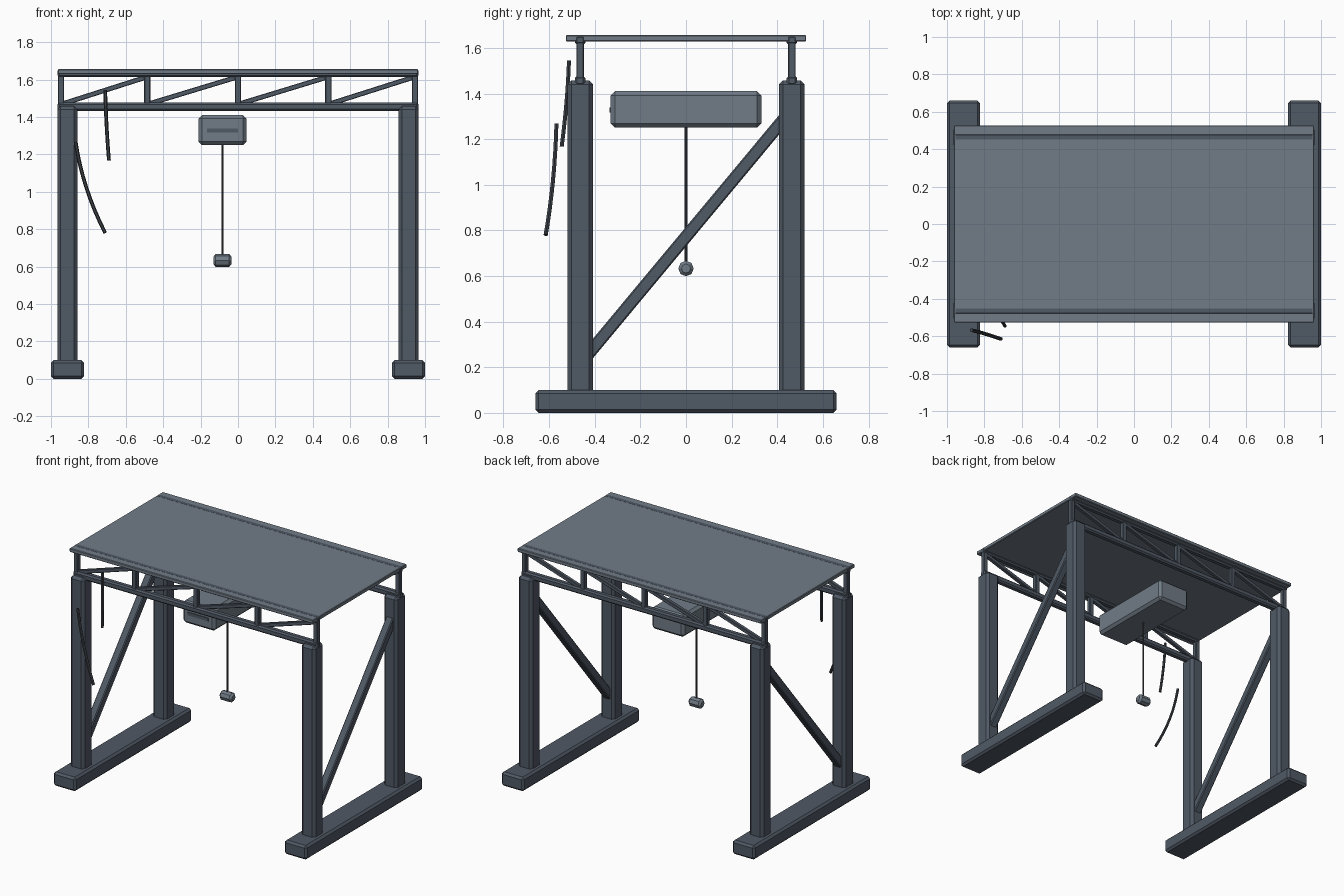
import bpy, bmesh, math
from mathutils import Vector

if "Cube" in bpy.data.objects:
    bpy.data.objects.remove(bpy.data.objects["Cube"])


def material(name, rgb):
    m = bpy.data.materials.new(name)
    m.diffuse_color = (*rgb, 1)
    m.use_nodes = True
    m.node_tree.nodes["Principled BSDF"].inputs["Base Color"].default_value = m.diffuse_color
    return m


STEEL = material("dark steel", (0.080, 0.100, 0.130))
PANEL = material("light grey paint", (0.165, 0.202, 0.242))
CABLE = material("cable charcoal", (0.045, 0.052, 0.062))


def finish(name, bm, mat, bevel=0.0):
    if bevel:
        bmesh.ops.bevel(bm, geom=bm.edges[:], offset=bevel, segments=1,
                        affect='EDGES', clamp_overlap=True)
    bmesh.ops.recalc_face_normals(bm, faces=bm.faces[:])
    mesh = bpy.data.meshes.new(name)
    bm.to_mesh(mesh)
    bm.free()
    mesh.materials.append(mat)
    ob = bpy.data.objects.new(name, mesh)
    bpy.context.collection.objects.link(ob)
    return ob


def box(name, lo, hi, mat, bevel=0.0):
    lo, hi = Vector(lo), Vector(hi)
    bm = bmesh.new()
    bmesh.ops.create_cube(bm, size=1)
    for v in bm.verts:
        v.co = (lo + hi) / 2 + v.co * (hi - lo)
    return finish(name, bm, mat, bevel)


def beam(name, a, b, size, mat, bevel=0.0):
    """Square bar running from point a to point b."""
    a, b = Vector(a), Vector(b)
    bm = bmesh.new()
    bmesh.ops.create_cube(bm, size=1)
    bmesh.ops.scale(bm, vec=(size, size, (b - a).length), verts=bm.verts)
    # keep one pair of sides square to the truss or frame plane
    z = (b - a).normalized()
    x = Vector((0, 1, 0)) if abs(z.y) < 1e-4 else Vector((1, 0, 0))
    y = z.cross(x)
    for v in bm.verts:
        c = v.co.copy()
        v.co = (a + b) / 2 + x * c.x + y * c.y + z * c.z
    return finish(name, bm, mat, bevel)


def cylinder(name, a, b, r, sides, mat, bevel=0.0):
    a, b = Vector(a), Vector(b)
    bm = bmesh.new()
    bmesh.ops.create_cone(bm, cap_ends=True, segments=sides, radius1=r,
                          radius2=r, depth=(b - a).length)
    if bevel:
        rims = [e for e in bm.edges if abs(e.verts[0].co.z - e.verts[1].co.z) < 1e-5]
        bmesh.ops.bevel(bm, geom=rims, offset=bevel, segments=1, affect='EDGES')
    q = (b - a).to_track_quat('Z', 'Y')
    for v in bm.verts:
        v.co = (a + b) / 2 + q @ v.co
    return finish(name, bm, mat)


def hanging_cable(name, a, mid, b, r, mat, steps=8, sides=6):
    """Tube along a bowed path through three points."""
    a, mid, b = Vector(a), Vector(mid), Vector(b)
    ctrl = 2 * mid - (a + b) / 2
    bm = bmesh.new()
    rings = []
    for i in range(steps + 1):
        t = i / steps
        p = a * (1 - t) ** 2 + ctrl * 2 * t * (1 - t) + b * t * t
        d = ((ctrl - a) * (1 - t) + (b - ctrl) * t).normalized()
        u = d.cross(Vector((0, 1, 0))).normalized()
        w = d.cross(u)
        rings.append([bm.verts.new(p + r * (u * math.cos(k * math.tau / sides)
                                            + w * math.sin(k * math.tau / sides)))
                      for k in range(sides)])
    for r0, r1 in zip(rings, rings[1:]):
        for k in range(sides):
            n = (k + 1) % sides
            bm.faces.new((r0[k], r0[n], r1[n], r1[k]))
    bm.faces.new(rings[0])
    bm.faces.new(rings[-1])
    return finish(name, bm, mat)


LEG_X, LEG_Y = 0.912, 0.464

# end frames: foot, two posts and a diagonal brace on each side
for sx, side in ((-1, "left"), (1, "right")):
    x = sx * LEG_X
    box(f"{side}_foot", (x - 0.088, -0.66, 0), (x + 0.088, 0.66, 0.10), STEEL, 0.014)
    for sy, end in ((-1, "front"), (1, "back")):
        y = sy * LEG_Y
        box(f"{side}_{end}_post", (x - 0.054, y - 0.056, 0.08),
            (x + 0.054, y + 0.056, 1.458), STEEL, 0.018)
    beam(f"{side}_brace", (x, -LEG_Y, 0.215), (x, LEG_Y, 1.33), 0.055, STEEL, 0.006)

# front and back trusses
POSTS = (-0.946, -0.485, 0.0, 0.483, 0.946)
for sy, end in ((-1, "front"), (1, "back")):
    y = sy * LEG_Y
    for label, z0, z1 in (("lower", 1.433, 1.478), ("upper", 1.613, 1.6565)):
        box(f"{end}_{label}_chord", (-0.965, y - 0.023, z0), (0.965, y + 0.023, z1),
            STEEL, 0.010)
    for i, x in enumerate(POSTS):
        beam(f"{end}_strut_{i}", (x, y, 1.455), (x, y, 1.635), 0.034, STEEL, 0.004)
    for i, (x0, x1) in enumerate(zip(POSTS, POSTS[1:])):
        beam(f"{end}_truss_diagonal_{i}", (x0, y, 1.468), (x1, y, 1.615), 0.026,
             STEEL, 0.003)

# roof panel
box("roof_panel", (-0.963, -0.527, 1.629), (0.963, 0.527, 1.656), PANEL, 0.004)

# hoist body, front slot, rope and weight
HX = -0.083
box("hoist_body", (HX - 0.128, -0.33, 1.25), (HX + 0.128, 0.33, 1.41), PANEL, 0.018)
box("hoist_slot", (HX - 0.082, -0.335, 1.317), (HX + 0.082, -0.328, 1.339), STEEL)
cylinder("hoist_rope", (HX, 0, 0.64), (HX, 0, 1.26), 0.006, 8, CABLE)
cylinder("hoist_weight", (HX - 0.049, 0, 0.633), (HX + 0.049, 0, 0.633), 0.034, 8,
         PANEL, 0.013)

# loose cables by the front left post
hanging_cable("short_cable", (-0.71, -0.513, 1.545), (-0.703, -0.524, 1.36),
              (-0.69, -0.545, 1.168), 0.010, CABLE)
hanging_cable("long_cable", (-0.868, -0.568, 1.267), (-0.810, -0.583, 1.02),
              (-0.71, -0.615, 0.78), 0.010, CABLE)
